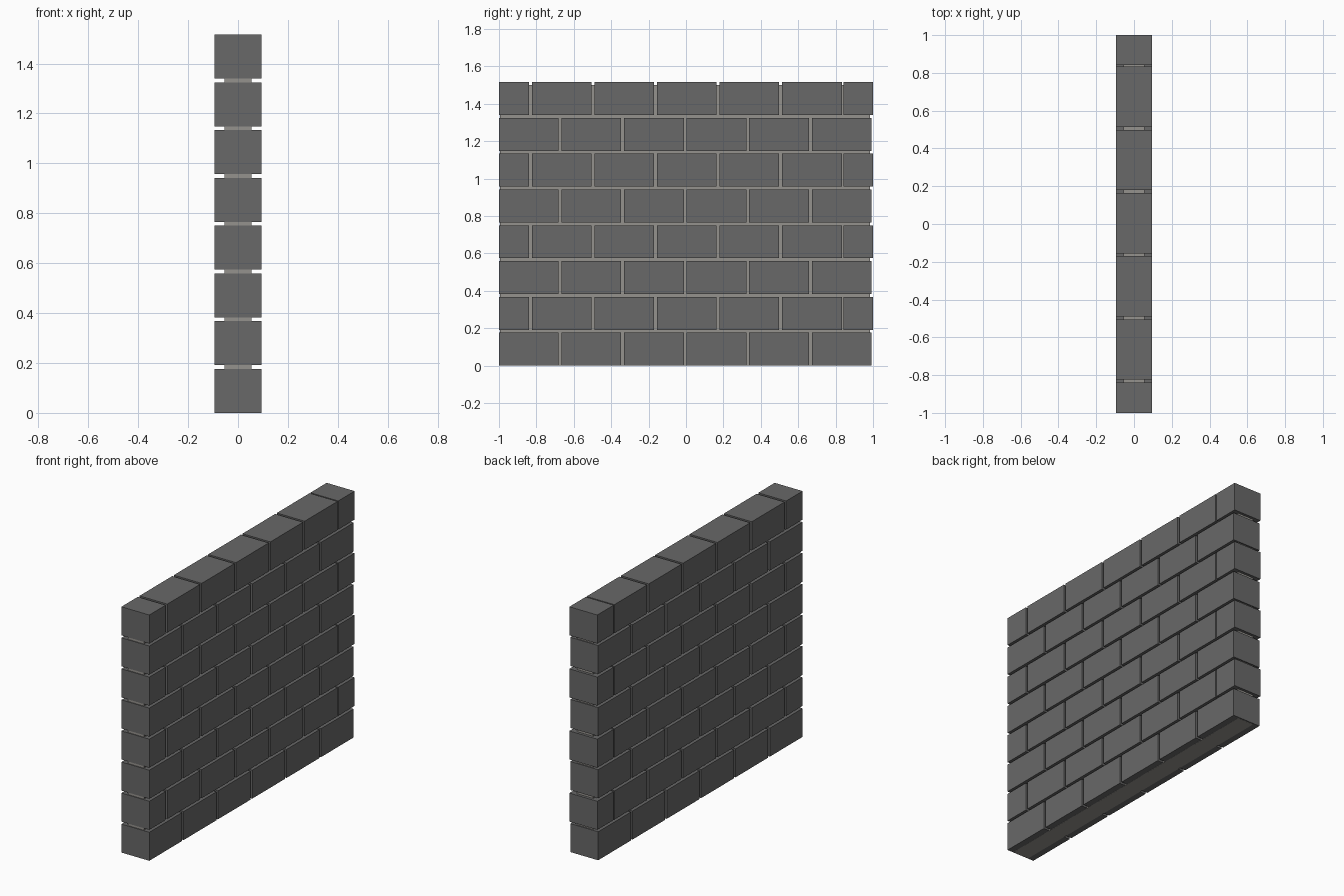
import bpy

if "Cube" in bpy.data.objects:
    bpy.data.objects.remove(bpy.data.objects["Cube"])

def material(name, rgb):
    m = bpy.data.materials.new(name)
    m.diffuse_color = (*rgb, 1)
    m.use_nodes = True
    m.node_tree.nodes["Principled BSDF"].inputs["Base Color"].default_value = m.diffuse_color
    return m

BRICK = material("dark grey block", (0.14, 0.14, 0.14))
MORTAR = material("light grey mortar", (0.30, 0.29, 0.27))

def box(name, x, y, z, mat):
    """Box from (min, max) pairs on each axis."""
    bpy.ops.mesh.primitive_cube_add(size=1, location=[(a + b) / 2 for a, b in (x, y, z)])
    ob = bpy.context.object
    ob.name = name
    ob.scale = [b - a for a, b in (x, y, z)]
    bpy.ops.object.transform_apply(location=False, rotation=False, scale=True)
    ob.data.materials.append(mat)
    return ob

COURSES = 8
RISE, HEIGHT = 0.1914, 0.176      # course spacing and block height
PITCH, LENGTH = 0.3345, 0.319     # block spacing and block length
HALF_X = 0.095

# Recessed mortar core
box("mortar_core", (-0.055, 0.055), (-0.995, 0.983), (0, 1.5), MORTAR)

# Running-bond courses: full blocks, alternating with half blocks at both ends
for c in range(COURSES):
    z0 = c * RISE
    z = (max(z0, 0.0005), z0 + HEIGHT)
    if c % 2 == 0:
        spans = [(-1 + i * PITCH, -1 + i * PITCH + LENGTH) for i in range(6)]
    else:
        spans = [(-1, -0.84)]
        spans += [(-0.824 + i * PITCH, -0.824 + i * PITCH + LENGTH) for i in range(5)]
        spans += [(0.841, 1)]
    for i, y in enumerate(spans):
        box(f"block_{c + 1}_{i + 1}", (-HALF_X, HALF_X), y, z, BRICK)
